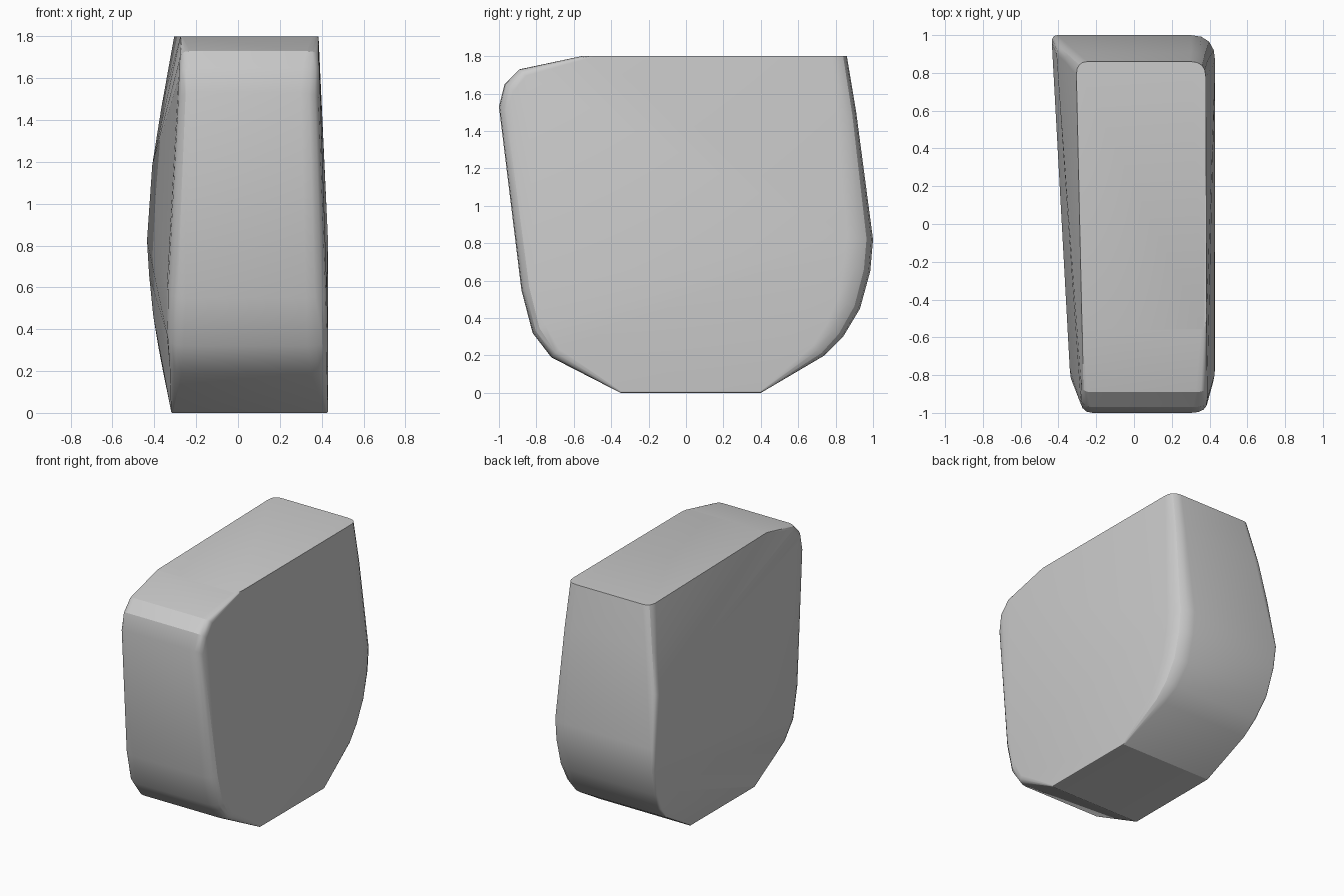
import bpy
import bmesh
import math
from mathutils import Vector

if "Cube" in bpy.data.objects:
    bpy.data.objects.remove(bpy.data.objects["Cube"])

TOP = 1.8
CENTRE = Vector((0.0, 0.9))

# Side outline: y, z, left-hand x, right-hand x, then corner (width, depth) at each side
OUTLINE = [
    (-.35, 0, -.32, .43, (.01, .01), (.01, .01)),
    (-.72, .19, -.33, .43, (.06, .08), (.08, .06)),
    (-.82, .32, -.34, .43, (.08, .10), (.10, .08)),
    (-.88, .55, -.34, .425, (.09, .12), (.10, .08)),
    (-1, 1.53, -.29, .39, (.07, .12), (.09, .08)),
    (-.97, 1.65, -.285, .39, (.06, .09), (.08, .06)),
    (-.89, 1.73, -.28, .388, (.05, .06), (.06, .05)),
    (-.56, TOP, -.275, .385, (.01, .01), (.03, .08)),
    (.86, TOP, -.305, .38, (.06, .07), (.08, .08)),
    (.91, 1.5, -.365, .395, (.06, .06), (.09, .10)),
    (.945, 1.2, -.41, .41, (.05, .05), (.11, .12)),
    (1, .82, -.435, .43, (.03, .04), (.13, .14)),
    (.985, .65, -.425, .43, (.03, .04), (.13, .14)),
    (.93, .45, -.405, .43, (.02, .03), (.13, .13)),
    (.84, .3, -.38, .43, (.02, .02), (.11, .11)),
    (.74, .2, -.36, .43, (.01, .01), (.08, .08)),
    (.4, 0, -.32, .43, (.01, .01), (.01, .01)),
]


def corner_points(y, z, x, sign, width, depth, steps=4):
    """Rounded corner from the rim towards the flat side."""
    inward = (CENTRE - Vector((y, z))).normalized()
    if z == TOP:
        inward = Vector((-math.copysign(1, y), 0))
    for i in range(steps + 1):
        t = i / steps
        offset = inward * depth * t * t
        yield Vector((x - sign * width * (1 - t) ** 2,
                      y + offset.x, max(0, z + offset.y)))


# Rounded body wrapped around the corner points
bm = bmesh.new()
for y, z, x_low, x_high, low, high in OUTLINE:
    for x, sign, (width, depth) in ((x_low, -1, low), (x_high, 1, high)):
        for point in corner_points(y, z, x, sign, width, depth):
            bm.verts.new(point)
bmesh.ops.remove_doubles(bm, verts=bm.verts, dist=.002)
hull = bmesh.ops.convex_hull(bm, input=bm.verts)
spare = {v for v in hull["geom_interior"] + hull["geom_unused"]
         if isinstance(v, bmesh.types.BMVert)}
bmesh.ops.delete(bm, geom=list(spare), context="VERTS")
bmesh.ops.dissolve_limit(bm, angle_limit=math.radians(1),
                         verts=bm.verts, edges=bm.edges)
bmesh.ops.recalc_face_normals(bm, faces=bm.faces)
mesh = bpy.data.meshes.new("body")
bm.to_mesh(mesh)
bm.free()
body = bpy.data.objects.new("body", mesh)
bpy.context.collection.objects.link(body)

# Plain grey finish
grey = bpy.data.materials.new("grey")
grey.use_nodes = True
grey.diffuse_color = (.6, .6, .6, 1)
grey.node_tree.nodes["Principled BSDF"].inputs["Base Color"].default_value = (.6, .6, .6, 1)
mesh.materials.append(grey)

bpy.ops.object.select_all(action="DESELECT")
body.select_set(True)
bpy.context.view_layer.objects.active = body
bpy.ops.object.shade_smooth_by_angle(angle=math.radians(25))
